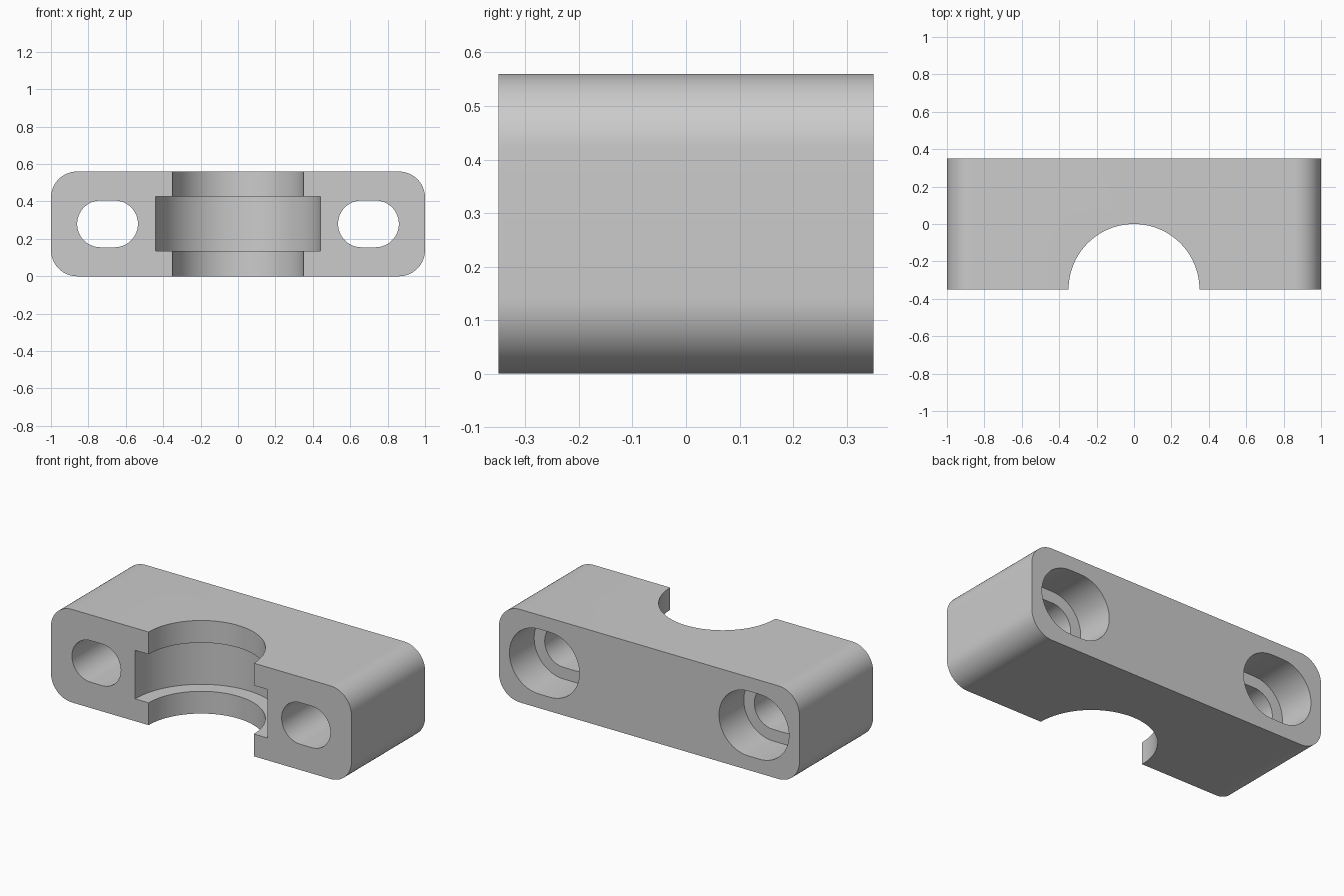
import bpy, bmesh
from math import pi, sin, cos
from mathutils import Matrix, Vector

WIDTH, DEPTH, HEIGHT = 2.0, 0.70, 0.56
FRONT, BACK, MID = -DEPTH / 2, DEPTH / 2, HEIGHT / 2

if "Cube" in bpy.data.objects:
    bpy.data.objects.remove(bpy.data.objects["Cube"])

# One plain grey for the whole part
grey = bpy.data.materials.new("light_grey")
grey.use_nodes = True
colour = (0.6, 0.6, 0.6, 1)
grey.diffuse_color = colour
grey.node_tree.nodes["Principled BSDF"].inputs["Base Color"].default_value = colour


def rounded_prism(name, cx, half_w, half_h, radius, y0, y1, steps=16):
    """Rounded rectangle in the XZ plane, extruded from y0 to y1."""
    points = []
    for k, (sx, sz) in enumerate([(1, 1), (-1, 1), (-1, -1), (1, -1)]):
        for i in range(steps + 1):
            a = (k + i / steps) * pi / 2
            points.append((cx + sx * (half_w - radius) + radius * cos(a), y0,
                           MID + sz * (half_h - radius) + radius * sin(a)))
    bm = bmesh.new()
    face = bm.faces.new([bm.verts.new(p) for p in points])
    bmesh.ops.remove_doubles(bm, verts=bm.verts, dist=1e-5)
    grown = bmesh.ops.extrude_face_region(bm, geom=list(bm.faces))["geom"]
    bmesh.ops.translate(bm, vec=Vector((0, y1 - y0, 0)),
                        verts=[v for v in grown if isinstance(v, bmesh.types.BMVert)])
    return finish(bm, name)


def cylinder(name, radius, height):
    """Upright cylinder centred on the front face."""
    bm = bmesh.new()
    bmesh.ops.create_cone(bm, cap_ends=True, segments=96, radius1=radius,
                          radius2=radius, depth=height,
                          matrix=Matrix.Translation((0, FRONT, MID)))
    return finish(bm, name)


def finish(bm, name):
    bmesh.ops.recalc_face_normals(bm, faces=bm.faces)
    mesh = bpy.data.meshes.new(name)
    bm.to_mesh(mesh)
    bm.free()
    mesh.materials.append(grey)
    obj = bpy.data.objects.new(name, mesh)
    bpy.context.collection.objects.link(obj)
    return obj


# Block with rounded ends
clamp = rounded_prism("clamp_half", 0, WIDTH / 2, MID, 0.14, FRONT, BACK)

# Half-round bore and its wider ring groove
cutters = [cylinder("bore_cutter", 0.35, 1.0),
           cylinder("groove_cutter", 0.44, 0.292)]

# Bolt slots, each with a wider recess from the back
for side in (-1, 1):
    x = side * 0.6975
    cutters += [
        rounded_prism("slot_cutter", x, 0.1625, 0.125, 0.125, FRONT - 0.1, BACK + 0.2),
        rounded_prism("recess_cutter", x, 0.2325, 0.195, 0.195, BACK - 0.235, BACK + 0.1),
    ]

# Cut the block
bpy.context.view_layer.objects.active = clamp
for cutter in cutters:
    cutter.hide_render = True
    cut = clamp.modifiers.new(cutter.name, 'BOOLEAN')
    cut.operation, cut.solver, cut.object = 'DIFFERENCE', 'EXACT', cutter
    bpy.ops.object.modifier_apply(modifier=cut.name)
    bpy.data.objects.remove(cutter)

# Smooth curved walls, keep the rims sharp
bpy.ops.object.select_all(action='DESELECT')
clamp.select_set(True)
bpy.ops.object.shade_smooth_by_angle(angle=pi / 6)
